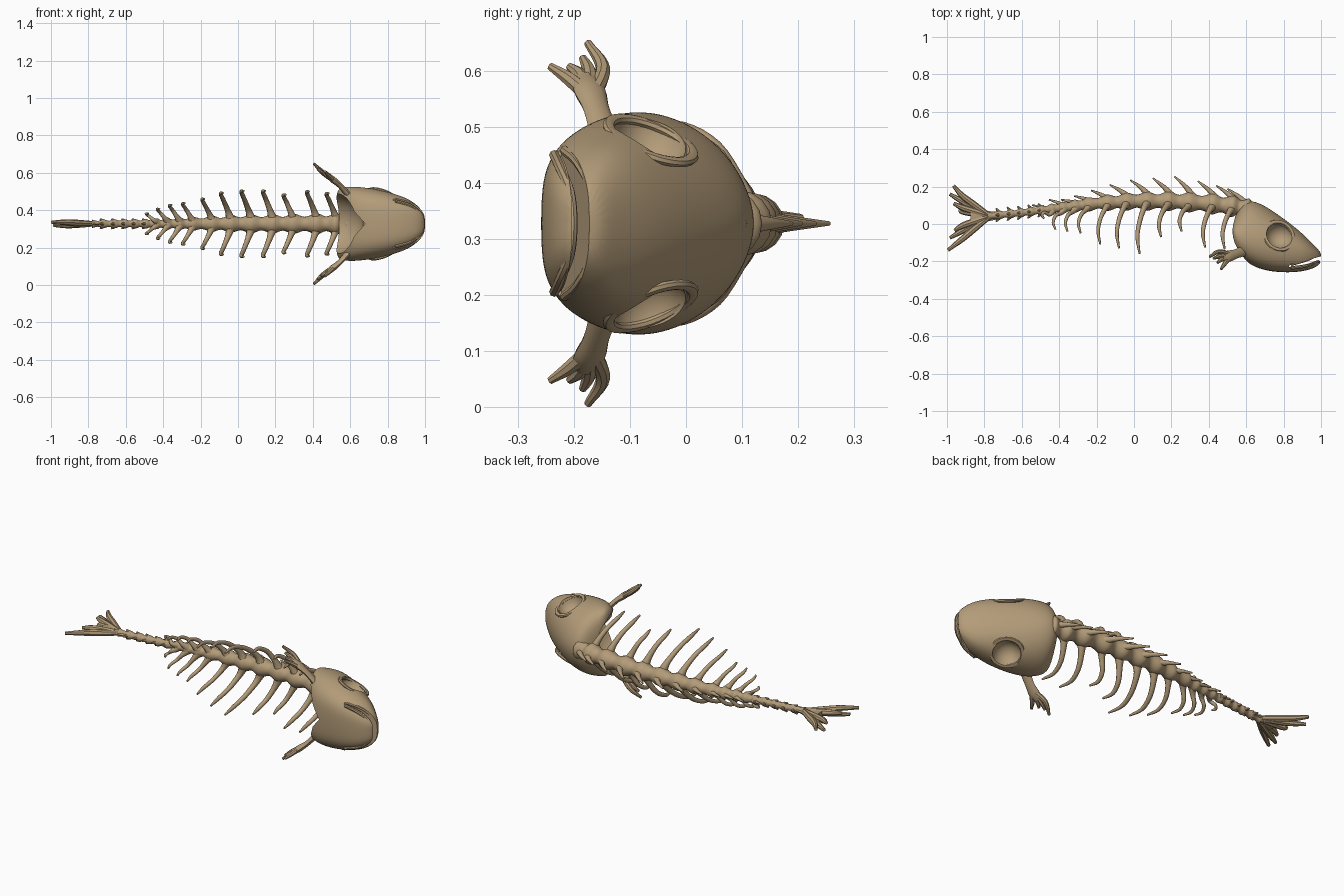
import bpy, bmesh, math
from mathutils import Vector, Matrix

if "Cube" in bpy.data.objects:
    bpy.data.objects.remove(bpy.data.objects["Cube"])

ZC = 0.3275  # the body lies on its side, symmetric about this height

bone = bpy.data.materials.new("bone_tan")
bone.diffuse_color = (0.45, 0.33, 0.19, 1)
bone.use_nodes = True
bone.node_tree.nodes["Principled BSDF"].inputs["Base Color"].default_value = bone.diffuse_color


def finish(name, bm, material=True):
    bmesh.ops.recalc_face_normals(bm, faces=bm.faces)
    me = bpy.data.meshes.new(name)
    bm.to_mesh(me)
    bm.free()
    ob = bpy.data.objects.new(name, me)
    bpy.context.collection.objects.link(ob)
    if material:
        me.materials.append(bone)
    return ob


def skin(bm, rings):
    """Bridge equal rings of points and cap both ends."""
    vs = [[bm.verts.new(p) for p in r] for r in rings]
    n = len(vs[0])
    for a, b in zip(vs, vs[1:]):
        for i in range(n):
            bm.faces.new((a[i], a[(i + 1) % n], b[(i + 1) % n], b[i]))
    bm.faces.new(vs[0][::-1])
    bm.faces.new(vs[-1])


def spline(pts, steps):
    """Catmull-Rom through (x, y, w, radius) points."""
    p = [Vector(q) for q in pts]
    p = [2 * p[0] - p[1]] + p + [2 * p[-1] - p[-2]]
    out = []
    for i in range(1, len(p) - 2):
        a, b, c, d = p[i - 1:i + 3]
        for k in range(steps):
            t = k / steps
            out.append(0.5 * (2 * b + (c - a) * t + (2 * a - 5 * b + 4 * c - d) * t * t
                              + (3 * b - a - 3 * c + d) * t ** 3))
    return out + [p[-2]]


def tube(bm, pts, steps=4, sides=10, flat=1.0):
    """Tapered bone along a path; flat squashes it sideways."""
    c = spline(pts, steps)
    pos = [Vector((q[0], q[1], q[2] + ZC)) for q in c]
    rings, n1 = [], None
    for i, o in enumerate(pos):
        t = (pos[min(i + 1, len(pos) - 1)] - pos[max(i - 1, 0)]).normalized()
        n1 = t.cross(Vector((0, 0, 1))) if n1 is None else n1 - t * n1.dot(t)
        n1.normalize()
        n2 = n1.cross(t)
        r = max(c[i][3], 0.002)
        rings.append([o + n1 * r * math.cos(a) + n2 * r * flat * math.sin(a)
                      for a in (2 * math.pi * k / sides for k in range(sides))])
    skin(bm, rings)


def interp(table, x):
    for (a, u), (b, v) in zip(table, table[1:]):
        if x <= b:
            return u + (v - u) * max(0, (x - a) / (b - a))
    return table[-1][1]


SPINE_Y = [(-0.8, 0.04), (-0.6, 0.06), (-0.4, 0.085), (-0.2, 0.11), (0, 0.122),
           (0.2, 0.122), (0.4, 0.11), (0.55, 0.092), (0.66, 0.06)]
SPINE_R = [(-0.8, 0.02), (-0.5, 0.023), (-0.3, 0.032), (0, 0.045), (0.4, 0.05), (0.6, 0.054),
           (0.66, 0.045)]

# Backbone with flared vertebrae
rib_x = [-0.49, -0.43, -0.365, -0.295, -0.19, -0.09, 0.02, 0.135, 0.245, 0.37, 0.475]
tail_x = [-0.78, -0.72, -0.66, -0.605, -0.55, -0.495]
joints = tail_x + [x + 0.05 for x in rib_x] + [0.6, 0.66]
path = []
for a, b in zip(joints, joints[1:] + [None]):
    path.append((a, interp(SPINE_Y, a), 0, interp(SPINE_R, a) * 1.12))
    if b:
        m = (a + b) / 2
        path.append((m, interp(SPINE_Y, m), 0, interp(SPINE_R, m) * 0.76))
bm = bmesh.new()
tube(bm, path, 5, 16)
finish("backbone", bm)

# Paired ribs: tip y and sideways reach for each vertebra
rib_y = [0.03, -0.03, -0.04, -0.05, -0.11, -0.13, -0.16, -0.07, -0.04, -0.125, -0.135]
rib_w = [0.055, 0.08, 0.1, 0.11, 0.133, 0.165, 0.176, 0.176, 0.156, 0.173, 0.163]
bm = bmesh.new()
for x, ty, w in zip(rib_x, rib_y, rib_w):
    b = interp(SPINE_Y, x + 0.05)
    d, k = ty - b, 0.5 + 0.5 * w / 0.178
    for s in (1, -1):
        tube(bm, [(x + 0.055, b - 0.01, s * 0.01, 0.03 * k),
                  (x + 0.037, b - 0.03, s * w * 0.4, 0.017 * k),
                  (x + 0.012, b + d * 0.36, s * w * 0.77, 0.013 * k),
                  (x - 0.002, b + d * 0.67, s * w * 0.97, 0.011 * k),
                  (x + 0.01, ty, s * w, 0.005)])
finish("ribs", bm)

# Spines along the back
bm = bmesh.new()
for x, y in [(-0.545, 0.1), (-0.455, 0.13), (-0.39, 0.13), (-0.32, 0.15), (-0.23, 0.18),
             (-0.13, 0.21), (-0.02, 0.235), (0.1, 0.245), (0.215, 0.255), (0.34, 0.23),
             (0.44, 0.205), (0.5, 0.188)]:
    k = 0.5 + 0.5 * min(1, (x + 0.6) / 0.5)
    b = interp(SPINE_Y, x + 0.1) + 0.018 * k
    tube(bm, [(x + 0.11 * k, b, 0, 0.022 * k), (x + 0.06 * k, b + (y - b) * 0.55, 0, 0.012 * k),
              (x, y, 0, 0.004)])
finish("back_spines", bm)

# Short knobs on the tail vertebrae, on all four sides
bm = bmesh.new()
for x in tail_x[1:]:
    b = interp(SPINE_Y, x)
    for dy, dw in ((1, 0), (-1, 0), (0, 1), (0, -1)):
        tube(bm, [(x + 0.01, b, 0, 0.014), (x - 0.004, b + dy * 0.018, dw * 0.016, 0.01),
                  (x - 0.018, b + dy * 0.036, dw * 0.026, 0.004)], 3, 8)
finish("tail_knobs", bm)

# Tail fin: flat root plate and fanned rays
bm = bmesh.new()
tube(bm, [(-0.73, 0.045, 0, 0.02), (-0.79, 0.042, 0, 0.03), (-0.83, 0.04, 0, 0.05),
          (-0.875, 0.04, 0, 0.058)], 4, 14, 0.3)
for i, (x, y) in enumerate([(-0.965, 0.205), (-0.985, 0.16), (-0.965, 0.11), (-0.93, 0.08),
                            (-0.96, -0.035), (-0.985, -0.075), (-0.995, -0.14)]):
    w = 0.008 * (-1) ** i
    tube(bm, [(-0.77, 0.042, 0, 0.014), (-0.86, 0.042 + (y - 0.042) * 0.4, w * 0.5, 0.018),
              (-0.92, 0.042 + (y - 0.042) * 0.68, w, 0.016), (x, y, w, 0.009)], 4, 8)
finish("tail_fin", bm)

# Skull loft: x, top, widest level, bottom, half width
SECTIONS = [(0.52, 0.0, -0.04, -0.09, 0.175), (0.55, 0.06, -0.06, -0.16, 0.195),
            (0.585, 0.115, -0.08, -0.195, 0.2), (0.63, 0.13, -0.09, -0.225, 0.2),
            (0.70, 0.1, -0.10, -0.25, 0.193), (0.78, 0.045, -0.12, -0.26, 0.178),
            (0.86, -0.015, -0.14, -0.26, 0.154), (0.92, -0.068, -0.15, -0.25, 0.13),
            (0.97, -0.12, -0.165, -0.235, 0.09), (1.003, -0.155, -0.18, -0.205, 0.045)]
rings = []
for x, top, mid, bot, hw in SECTIONS:
    ring = []
    e = interp([(0.5, 1.15), (0.7, 1.1), (0.86, 1.0), (1.0, 0.9)], x)
    for k in range(24):
        a = 2 * math.pi * (k + 0.5) / 24
        s, c = math.sin(a), math.cos(a)
        y = mid + s * (top - mid if s > 0 else mid - bot)
        w = hw * math.copysign(abs(c) ** (e if s > 0 else 0.55), c)
        ring.append((x, y, w + ZC))
    rings.append(ring)
bm = bmesh.new()
skin(bm, rings)
skull = finish("skull", bm)
sub = skull.modifiers.new("smooth", 'SUBSURF')
sub.levels = sub.render_levels = 2


def ball(name, loc, scale):
    bm = bmesh.new()
    bmesh.ops.create_uvsphere(bm, u_segments=32, v_segments=20, radius=1,
                              matrix=Matrix.Translation((loc[0], loc[1], loc[2] + ZC))
                              @ Matrix.Diagonal((*scale, 1)))
    return finish(name, bm, False)


# Cutters: gill cavity, eye sockets, mouth wedge, throat notch
cutters = [ball("cavity_cutter", (0.50, -0.12, 0), (0.17, 0.165, 0.165))]
for s in (1, -1):
    cutters.append(ball("eye_cutter", (0.778, -0.06, s * 0.165), (0.074, 0.07, 0.075)))
bm = bmesh.new()
skin(bm, [[(1.06, -0.155, z), (1.06, -0.193, z), (0.83, -0.23, z), (0.83, -0.222, z)]
          for z in (ZC - 0.3, ZC + 0.3)])
cutters.append(finish("mouth_cutter", bm, False))
bm = bmesh.new()
skin(bm, [[(0.48, y, ZC - 0.165), (0.56, y, ZC - 0.135), (0.68, y, ZC),
           (0.56, y, ZC + 0.135), (0.48, y, ZC + 0.165)] for y in (-0.4, -0.12)])
cutters.append(finish("throat_cutter", bm, False))
for c in cutters:
    c.hide_render = True
    m = skull.modifiers.new("cut", 'BOOLEAN')
    m.object, m.operation, m.solver = c, 'DIFFERENCE', 'EXACT'
bpy.context.view_layer.update()
cut = bpy.data.meshes.new_from_object(
    skull.evaluated_get(bpy.context.evaluated_depsgraph_get()))
skull.modifiers.clear()
skull.data = cut
cut.materials.clear()
cut.materials.append(bone)
for p in cut.polygons:
    p.material_index = 0
for c in cutters:
    bpy.data.objects.remove(c)


def loop_rim(bm, loc, normal, radius, thick):
    """Raised ring facing along normal."""
    rot = Vector((0, 0, 1)).rotation_difference(Vector(normal)).to_matrix()
    rows = []
    for i in range(32):
        a = 2 * math.pi * i / 32
        d = Vector((math.cos(a), math.sin(a), 0))
        rows.append([bm.verts.new(Vector((loc[0], loc[1], loc[2] + ZC)) + rot @ (
            d * (radius + thick * math.cos(b)) + Vector((0, 0, thick * 0.8 * math.sin(b)))))
            for b in (2 * math.pi * k / 8 for k in range(8))])
    for i in range(32):
        p, q = rows[i], rows[(i + 1) % 32]
        for k in range(8):
            bm.faces.new((p[k], p[(k + 1) % 8], q[(k + 1) % 8], q[k]))


# Low eye rims
bm = bmesh.new()
for s in (1, -1):
    loop_rim(bm, (0.775, -0.063, s * 0.148), (0.38, 0.4, s), 0.08, 0.011)
finish("eye_rims", bm)

# Lips around the mouth
bm = bmesh.new()
for half in ([(0.84, -0.216, 0.13), (0.92, -0.192, 0.108), (0.97, -0.17, 0.064), (0.985, -0.16, 0)],
             [(0.84, -0.235, 0.122), (0.92, -0.224, 0.098), (0.97, -0.207, 0.056), (0.985, -0.202, 0)]):
    pts = half + [(x, y, -w) for x, y, w in half[-2::-1]]
    tube(bm, [(*p, 0.009) for p in pts], 4, 8)
finish("lips", bm)

# Side fins: short arm with four fingers
bm = bmesh.new()
for s in (1, -1):
    tube(bm, [(0.585, -0.145, s * 0.16, 0.028), (0.545, -0.16, s * 0.205, 0.025),
              (0.505, -0.172, s * 0.238, 0.03), (0.475, -0.178, s * 0.262, 0.018)], 4, 12, 0.55)
    for mid, tip in (((0.455, -0.148, 0.275), (0.405, -0.175, 0.322)),
                     ((0.46, -0.172, 0.268), (0.425, -0.184, 0.295)),
                     ((0.47, -0.188, 0.262), (0.445, -0.208, 0.28)),
                     ((0.49, -0.205, 0.255), (0.465, -0.242, 0.28))):
        tube(bm, [(0.525, -0.168, s * 0.222, 0.014), (mid[0], mid[1], s * mid[2], 0.013),
                  (tip[0], tip[1], s * tip[2], 0.007)], 5, 8)
finish("side_fins", bm)

# Smooth shading with crisp cut edges
for ob in bpy.context.collection.objects:
    ob.select_set(True)
    bpy.context.view_layer.objects.active = ob
bpy.ops.object.shade_smooth_by_angle(angle=math.radians(40))
